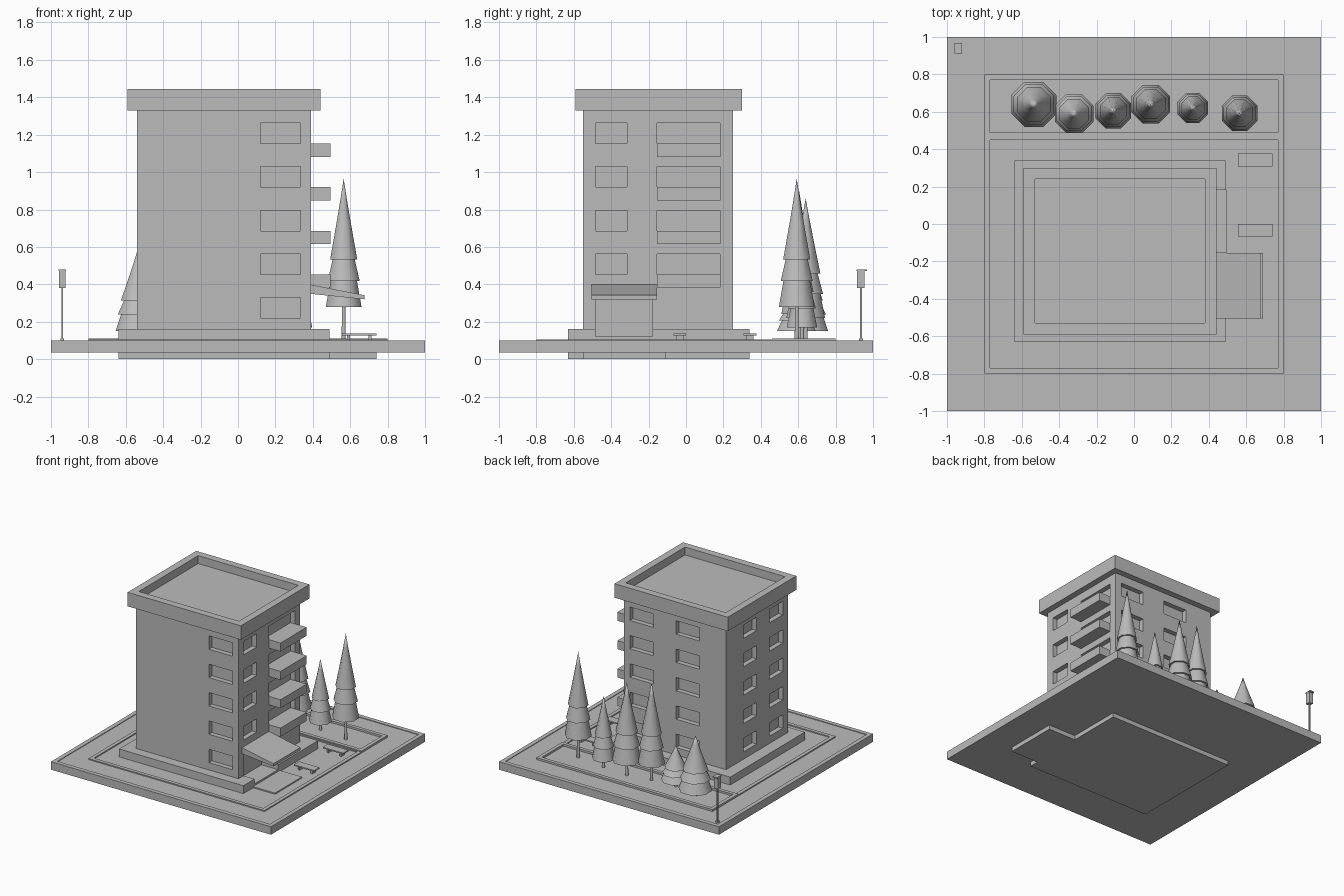
import bpy, bmesh, math
from mathutils import Matrix, Vector

default = bpy.data.objects.get("Cube")
if default:
    bpy.data.objects.remove(default, do_unlink=True)

grey = bpy.data.materials.new("light grey")
grey.use_nodes = True
grey.diffuse_color = (0.5, 0.5, 0.5, 1)
grey.node_tree.nodes["Principled BSDF"].inputs["Base Color"].default_value = (0.5, 0.5, 0.5, 1)


def finish(name, bm):
    mesh = bpy.data.meshes.new(name)
    bmesh.ops.recalc_face_normals(bm, faces=bm.faces)
    bm.to_mesh(mesh)
    bm.free()
    mesh.materials.append(grey)
    obj = bpy.data.objects.new(name, mesh)
    bpy.context.collection.objects.link(obj)
    return obj


def boxes(name, spans):
    """One object from boxes given as (x range, y range, z range)."""
    bm = bmesh.new()
    for span in spans:
        centre = Vector([(a + b) / 2 for a, b in span])
        size = Vector([b - a for a, b in span])
        bmesh.ops.create_cube(bm, size=1, matrix=Matrix.LocRotScale(centre, None, size))
    return finish(name, bm)


def frame(name, x, y, z, w):
    """Rectangular kerb of width w, as one clean ring."""
    bm = bmesh.new()
    loops = []
    for d, h in ((0, z[0]), (0, z[1]), (w, z[1]), (w, z[0])):
        x0, x1, y0, y1 = x[0] + d, x[1] - d, y[0] + d, y[1] - d
        loops.append([bm.verts.new((*p, h)) for p in ((x0, y0), (x1, y0), (x1, y1), (x0, y1))])
    for i in range(4):
        a, b = loops[i], loops[(i + 1) % 4]
        for j in range(4):
            k = (j + 1) % 4
            bm.faces.new((a[j], a[k], b[k], b[j]))
    return finish(name, bm)


def cut(target, cutter):
    mod = target.modifiers.new("openings", 'BOOLEAN')
    mod.operation = 'DIFFERENCE'
    mod.solver = 'EXACT'
    mod.object = cutter
    bpy.context.view_layer.objects.active = target
    bpy.ops.object.modifier_apply(modifier=mod.name)


# Ground slab with raised edge, path kerb and planting bed
boxes("ground_slab", [((-1, 1), (-1, 1), (0.035, 0.095))])
frame("slab_edge", (-1, 1), (-1, 1), (0.09, 0.1), 0.035)
frame("path_kerb", (-0.8, 0.8), (-0.8, 0.48), (0.09, 0.104), 0.03)
frame("bed_kerb", (-0.8, 0.8), (0.46, 0.8), (0.09, 0.111), 0.03)

# Plinth, entrance footing and pad
plinth = boxes("plinth", [((-0.64, 0.49), (-0.63, 0.34), (0, 0.16))])
boxes("entrance_footing", [((0.3, 0.74), (-0.55, -0.11), (0, 0.04))])
boxes("entrance_pad", [((0.4, 0.69), (-0.505, -0.155), (0.09, 0.105))])

# Tower walls
tower = boxes("tower_walls", [((-0.54, 0.39), (-0.55, 0.25), (0.155, 1.335))])

# Window recesses on all four sides
DEPTH, PITCH = 0.04, 0.233
openings = []
for floor in range(5):
    z = (0.22 + PITCH * floor, 0.33 + PITCH * floor)
    openings.append(((0.12, 0.335), (-0.6, -0.55 + DEPTH), z))
    for x in ((0.12, 0.335), (-0.3, -0.085)):
        openings.append((x, (0.25 - DEPTH, 0.3), z))
    for y in ((-0.485, -0.315), (-0.145, 0.025)):
        openings.append(((-0.6, -0.54 + DEPTH), y, z))
    if floor:
        for y in ((-0.485, -0.315), (-0.155, 0.182)):
            openings.append(((0.39 - DEPTH, 0.45), y, z))
windows = boxes("window_cutter", openings)
door = boxes("door_cutter", [((0.34, 0.6), (-0.485, -0.18), (0.12, 0.33))])
cut(tower, windows)
cut(tower, door)
cut(plinth, door)
for cutter in (windows, door):
    bpy.data.objects.remove(cutter, do_unlink=True)

# Balconies
for floor in range(1, 5):
    z = 0.22 + PITCH * floor
    boxes("balcony_%d" % floor, [((0.38, 0.495), (-0.155, 0.185), (z - 0.07, z))])

# Roof with parapet
frame("roof_parapet", (-0.59, 0.44), (-0.59, 0.3), (1.33, 1.445), 0.06)
boxes("roof_deck", [((-0.56, 0.41), (-0.56, 0.27), (1.332, 1.38))])

# Sloping entrance canopy
bm = bmesh.new()
side = [bm.verts.new((x, -0.505, z)) for x, z in ((0.38, 0.35), (0.675, 0.32), (0.675, 0.342), (0.38, 0.4))]
face = bm.faces.new(side)
moved = bmesh.ops.extrude_face_region(bm, geom=[face])["geom"]
bmesh.ops.translate(bm, vec=(0, 0.35, 0), verts=[v for v in moved if isinstance(v, bmesh.types.BMVert)])
finish("entrance_canopy", bm)

# Benches
for i, y in enumerate((-0.033, 0.342)):
    parts = [((0.555, 0.74), (y - 0.034, y + 0.034), (0.126, 0.136))]
    for x in (0.59, 0.705):
        parts.append(((x - 0.008, x + 0.008), (y - 0.02, y + 0.02), (0.09, 0.128)))
    boxes("bench_%d" % (i + 1), parts)

# Street lamp
boxes("lamp", [
    ((-0.945, -0.935), (0.93, 0.94), (0.09, 0.385)),
    ((-0.95, -0.93), (0.925, 0.945), (0.09, 0.11)),
    ((-0.958, -0.922), (0.915, 0.955), (0.38, 0.472)),
    ((-0.96, -0.92), (0.912, 0.967), (0.47, 0.48)),
])

# Conifers: eight-sided tiers turned from one profile, as (radius, height) fractions
PROFILE = [(0, 0), (1, 0), (0.75, 0.2), (0.9, 0.2), (0.62, 0.37), (0.76, 0.37),
           (0.42, 0.64), (0.18, 0.84), (0, 1)]


def conifer(name, x, y, radius, base, top):
    bm = bmesh.new()
    pts = [bm.verts.new((r * radius, 0, base + h * (top - base))) for r, h in PROFILE]
    edges = [bm.edges.new(pair) for pair in zip(pts, pts[1:])]
    bmesh.ops.spin(bm, geom=pts + edges, cent=(0, 0, 0), axis=(0, 0, 1),
                   angle=math.tau, steps=8, use_duplicate=False)
    bmesh.ops.remove_doubles(bm, verts=bm.verts, dist=0.0005)
    bmesh.ops.create_cone(bm, cap_ends=True, segments=8, radius1=0.012, radius2=0.01,
                          depth=base - 0.08, matrix=Matrix.Translation((0, 0, (base + 0.1) / 2)))
    bmesh.ops.rotate(bm, verts=bm.verts, cent=(0, 0, 0), matrix=Matrix.Rotation(math.pi / 8, 3, 'Z'))
    bmesh.ops.translate(bm, verts=bm.verts, vec=(x, y, 0))
    tree = finish(name, bm)
    bpy.ops.object.select_all(action='DESELECT')
    tree.select_set(True)
    bpy.context.view_layer.objects.active = tree
    bpy.ops.object.shade_smooth_by_angle(angle=math.radians(55))


TREES = [(-0.535, 0.64, 0.13, 0.15, 0.59), (-0.32, 0.59, 0.112, 0.15, 0.43),
         (-0.11, 0.605, 0.103, 0.24, 0.9), (0.09, 0.64, 0.112, 0.22, 0.86),
         (0.315, 0.62, 0.088, 0.17, 0.68), (0.565, 0.592, 0.103, 0.28, 0.965)]
for i, spec in enumerate(TREES):
    conifer("conifer_%d" % (i + 1), *spec)
